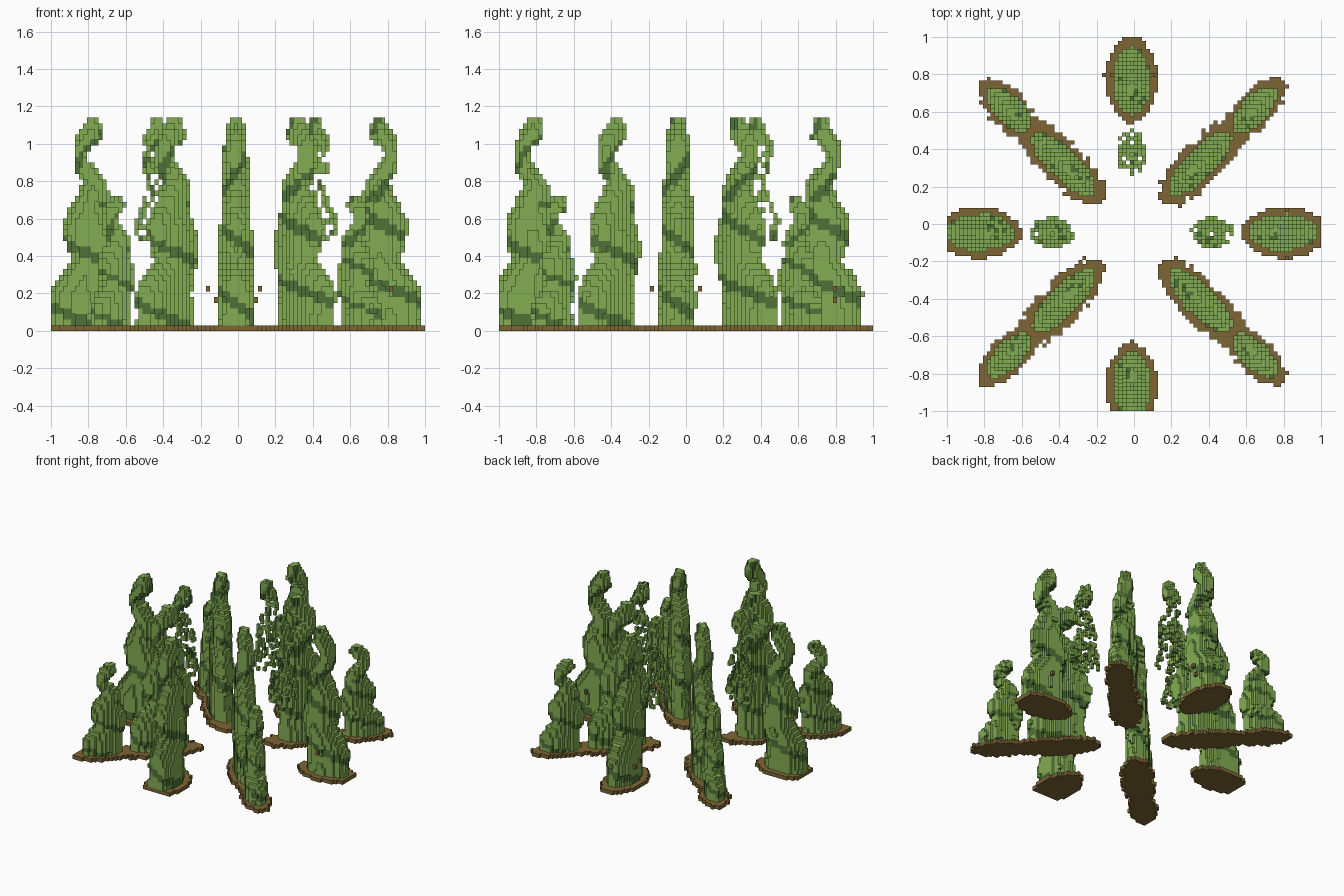
import bpy, math, random

random.seed(4)
if "Cube" in bpy.data.objects:
    bpy.data.objects.remove(bpy.data.objects["Cube"], do_unlink=True)

N = 47                      # blocks from the centre to the edge
C = 1 / N                   # block width
H = 0.03                    # block height
SHIFT = (-0.012, -0.045)    # centre of the ring of trees


def material(name, colour):
    m = bpy.data.materials.new(name)
    m.use_nodes = True
    m.diffuse_color = (*colour, 1)
    m.node_tree.nodes["Principled BSDF"].inputs["Base Color"].default_value = (*colour, 1)
    return m


GREEN = material("leaf green", (0.225, 0.415, 0.085))
DARK = material("dark green", (0.08, 0.17, 0.038))
BROWN = material("earth brown", (0.21, 0.132, 0.036))

# Side profile of a twisted tree: height, inner edge, outer edge
PROFILE = [(0, -.14, .185), (.2, -.14, .18), (.3, -.155, .135), (.37, -.165, .075),
           (.46, -.18, .105), (.57, -.16, .11), (.64, -.13, .085), (.73, -.13, .045),
           (.79, -.12, .015), (.86, -.07, .055), (.93, -.01, .06), (.98, -.04, .06),
           (1.03, -.1, .05), (1.09, -.09, .015), (1.15, -.07, -.02)]

# The six block sides: neighbour step and corner offsets
SIDES = []
for axis in range(3):
    for s in (0, 1):
        step = [0, 0, 0]
        step[axis] = 2 * s - 1
        corners = []
        for a, b in ((0, 0), (1, 0), (1, 1), (0, 1)):
            p = [0, 0, 0]
            p[axis], p[(axis + 1) % 3], p[(axis + 2) % 3] = s, a, b
            corners.append(tuple(p))
        SIDES.append((step, corners if s else corners[::-1]))


def build_blocks(name, cells, mats):
    """Make one mesh from exposed block sides; each block stores its material slot."""
    index, faces, slots = {}, [], []
    for i, j, k in sorted(cells):
        for (a, b, c), corners in SIDES:
            if (i + a, j + b, k + c) not in cells:
                faces.append([index.setdefault((i + x, j + y, k + z), len(index))
                              for x, y, z in corners])
                slots.append(cells[i, j, k])
    mesh = bpy.data.meshes.new(name)
    mesh.from_pydata([(x * C, y * C, z * H) for x, y, z in index], [], faces)
    for m in mats:
        mesh.materials.append(m)
    mesh.polygons.foreach_set("material_index", slots)
    obj = bpy.data.objects.new(name, mesh)
    bpy.context.collection.objects.link(obj)


def edges(z):
    for (z0, a0, b0), (z1, a1, b1) in zip(PROFILE, PROFILE[1:]):
        if z <= z1:
            f = (z - z0) / (z1 - z0)
            return a0 + f * (a1 - a0), b0 + f * (b1 - b0)
    return PROFILE[-1][1:]


def columns(angle, dist, reach):
    """Block columns near a tree, with outward and sideways distances."""
    ca, sa = math.cos(angle), math.sin(angle)
    cx, cy = SHIFT[0] + dist * ca, SHIFT[1] + dist * sa
    n = int(reach / C) + 1
    ci, cj = int(cx / C), int(cy / C)
    for i in range(max(-N, ci - n), min(N, ci + n + 1)):
        for j in range(max(-N, cj - n), min(N, cj + n + 1)):
            dx, dy = (i + .5) * C - cx, (j + .5) * C - cy
            yield i, j, dx * ca + dy * sa, dy * ca - dx * sa


def tree_cells(angle, dist, wide, tall, thick):
    cells = {}
    slices = []
    for k in range(1, round(1.14 * tall / H)):
        z = (k + .5) * H / tall
        lo, hi = edges(z)
        half = thick * (1 - .45 * max(0, z - .35) / .8) * min(1, (1.3 - z) / .25)
        slices.append((k, z, (lo + hi) / 2 * wide, (hi - lo) / 2 * wide, half))
    for i, j, u, t in columns(angle, dist, .26 * wide):
        for k, z, mid, ru, rt in slices:
            a, b = (u - mid) / ru, t / rt
            # a shallow ridge winds up the trunk with a dark groove under it,
            # and turns the other way around the neck
            around = math.atan2(b, a) / math.tau
            turn = (z - .5) / .34 + around if z < .68 else (z - .86) / .4 - around
            ridge = 1 + .06 * math.sin(math.tau * turn)
            if abs(a) ** 1.9 + abs(b) ** 1.9 < ridge:
                cells[i, j, k] = int((turn + .14) % 1 < .18)
    return cells


def base_cells(angle, dist, length, width, power, ragged):
    cells = {}
    for i, j, u, t in columns(angle, dist, length):
        if abs(u) < length:
            w = width * (1 - (u / length) ** 2) ** power
            if abs(t) < w + random.uniform(-ragged, ragged):
                cells[i, j, 0] = 0
    return cells


# Four trees straight out from the centre, each on a pointed mound
for n, side in enumerate(("left", "back", "right", "front")):
    angle = n * math.pi / 2
    build_blocks(side + "_tree", tree_cells(angle, .81, 1, 1, .096), [GREEN, DARK])
    build_blocks(side + "_mound", base_cells(angle, .82, .24, .14, .7, 0), [BROWN])

    # loose crumbs of earth beside two of the trunks
    if n < 2:
        crumbs = {}
        for off, k in ((-.14, 7), (.13, 7), (-.11, 5), (.1, 5))[:2 + 2 * n]:
            x = SHIFT[0] + .84 * math.cos(angle) + off * math.sin(angle)
            y = SHIFT[1] + .84 * math.sin(angle) + off * math.cos(angle)
            crumbs[math.floor(x / C), math.floor(y / C), k] = 0
        build_blocks(side + "_crumbs", crumbs, [BROWN])

    # floating broken foliage, thin below and fuller at the tip
    if side != "front":
        whole = tree_cells(angle, .455, .85, 1, .09)
        shell = {}
        for (i, j, k), slot in whole.items():
            inside = all((i + a, j + b, k) in whole
                         for a, b in ((1, 0), (-1, 0), (0, 1), (0, -1)))
            keep = .9 if k > 32 else .38
            if k > 15 and not inside and random.random() < keep:
                shell[i, j, k] = slot
        build_blocks(side + "_floating_foliage", shell, [GREEN, DARK])

# Four diagonal rows: a large inner tree and a small outer one on ragged strips
for n, corner in enumerate(("back_left", "back_right", "front_right", "front_left")):
    angle = math.pi / 4 + n * math.pi / 2
    build_blocks(corner + "_large_tree", tree_cells(angle, .515, 1.25, 1, .078), [GREEN, DARK])
    build_blocks(corner + "_small_tree", tree_cells(angle, .93, .85, .64, .07), [GREEN, DARK])
    strip = base_cells(angle, .54, .31, .11, .35, .015)
    strip.update(base_cells(angle, .94, .21, .1, .6, .015))
    build_blocks(corner + "_earth_strip", strip, [BROWN])
